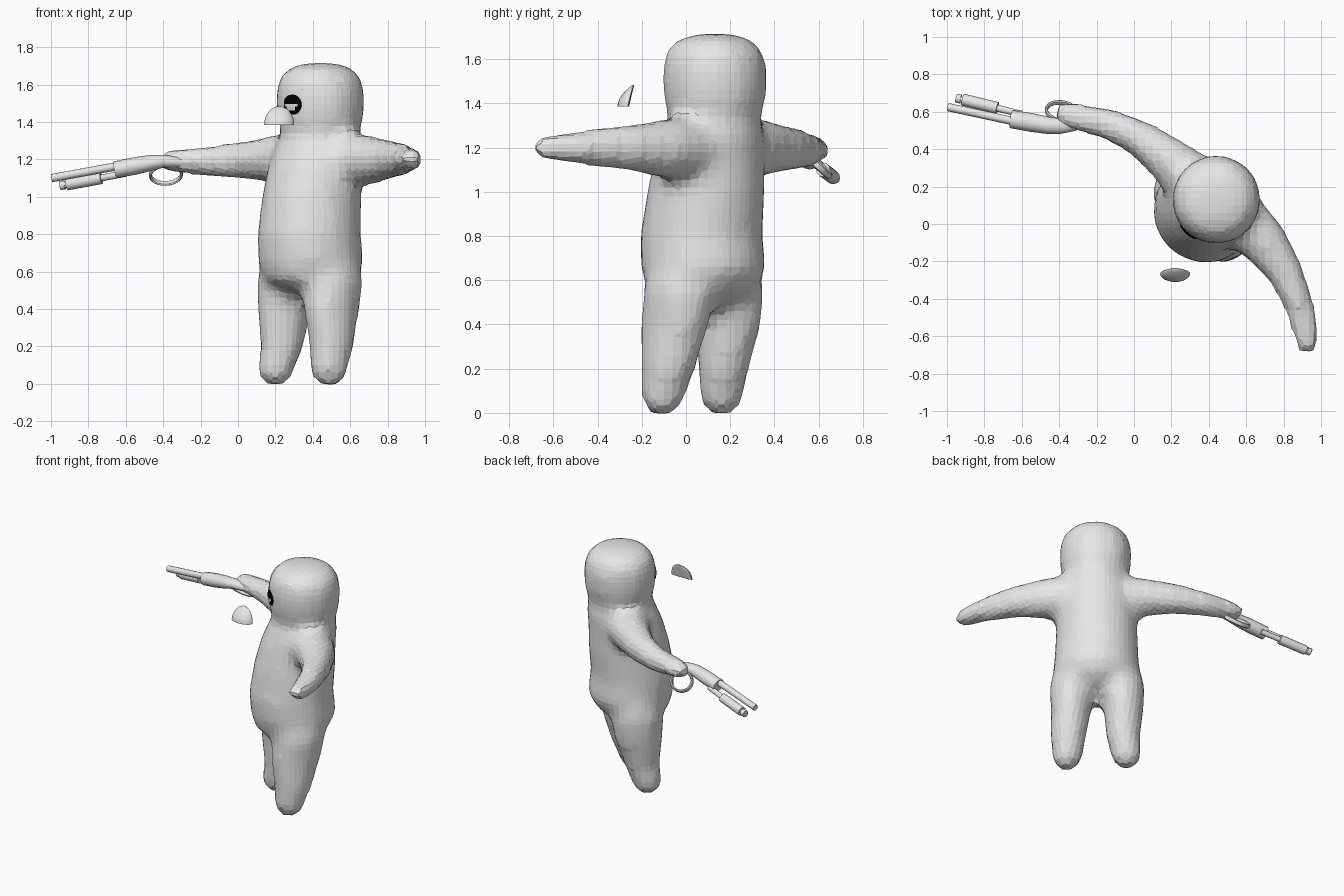
import bpy, bmesh, math
from mathutils import Vector, Matrix

if "Cube" in bpy.data.objects:
    bpy.data.objects.remove(bpy.data.objects["Cube"])

FACING = Vector((-0.66, -0.75, 0)).normalized()
LATERAL = Vector((0.75, -0.66, 0)).normalized()
UP = Vector((0, 0, 1))


def material(name, value):
    m = bpy.data.materials.new(name)
    m.diffuse_color = (value, value, value, 1)
    m.use_nodes = True
    m.node_tree.nodes["Principled BSDF"].inputs["Base Color"].default_value = m.diffuse_color
    return m


GREY = material("light grey", 0.8)
BLACK = material("black", 0.0)


def finish(name, bm, smooth=False):
    bmesh.ops.recalc_face_normals(bm, faces=bm.faces)
    me = bpy.data.meshes.new(name)
    bm.to_mesh(me)
    bm.free()
    me.materials.append(GREY)
    ob = bpy.data.objects.new(name, me)
    bpy.context.collection.objects.link(ob)
    if smooth:
        bpy.ops.object.select_all(action='DESELECT')
        ob.select_set(True)
        bpy.context.view_layer.objects.active = ob
        bpy.ops.object.shade_smooth_by_angle(angle=math.radians(40))
    return ob


def loft(bm, rows, upright=False, sides=20, grow=0.0):
    """Closed tube through rows of (x, y, z, side radius, other radius)."""
    pts = [Vector(r[:3]) for r in rows]
    rings = []
    for i, r in enumerate(rows):
        if upright:
            a, b = LATERAL, FACING
        else:
            t = (pts[min(i + 1, len(pts) - 1)] - pts[max(i - 1, 0)]).normalized()
            a = t.cross(UP).normalized()
            b = a.cross(t)
        ring = []
        for k in range(sides):
            w = math.tau * k / sides
            ring.append(bm.verts.new(pts[i] + a * (r[3] + grow) * math.cos(w)
                                     + b * (r[4] + grow) * math.sin(w)))
        rings.append(ring)
    for p, q in zip(rings, rings[1:]):
        for k in range(sides):
            n = (k + 1) % sides
            bm.faces.new((p[k], p[n], q[n], q[k]))
    bm.faces.new(rings[0])
    bm.faces.new(rings[-1])


# Body: torso, head, legs and arms fused into one soft skin
bm = bmesh.new()
G = 0.008
torso = [(0.38, 0.07, 0.49, 0.13, 0.13), (0.38, 0.07, 0.55, 0.24, 0.23),
         (0.39, 0.08, 0.65, 0.28, 0.275), (0.38, 0.07, 0.80, 0.27, 0.27),
         (0.395, 0.09, 1.0, 0.26, 0.26), (0.41, 0.105, 1.15, 0.25, 0.24),
         (0.43, 0.12, 1.25, 0.235, 0.225), (0.44, 0.13, 1.33, 0.20, 0.20),
         (0.44, 0.13, 1.40, 0.18, 0.18)]
loft(bm, torso, True, grow=G)
head = [(1.30, 0.17), (1.36, 0.208), (1.42, 0.225), (1.50, 0.23), (1.58, 0.228),
        (1.64, 0.207), (1.68, 0.17), (1.705, 0.12), (1.715, 0.06)]
loft(bm, [(0.44, 0.13, z, r, r) for z, r in head], True, grow=G)
leg_a = [(0.20, 0.16, -0.008, 0.03, 0.03), (0.20, 0.16, 0.015, 0.07, 0.07),
         (0.20, 0.16, 0.06, 0.09, 0.09), (0.235, 0.17, 0.20, 0.105, 0.112),
         (0.25, 0.19, 0.40, 0.125, 0.155), (0.26, 0.19, 0.55, 0.14, 0.17),
         (0.27, 0.18, 0.70, 0.12, 0.14)]
leg_b = [(0.49, -0.11, -0.008, 0.03, 0.03), (0.49, -0.11, 0.015, 0.07, 0.07),
         (0.485, -0.105, 0.06, 0.09, 0.09), (0.50, -0.08, 0.20, 0.108, 0.118),
         (0.50, -0.05, 0.40, 0.125, 0.16), (0.51, -0.03, 0.55, 0.14, 0.17),
         (0.50, -0.02, 0.70, 0.12, 0.14)]
loft(bm, leg_a, True, grow=G)
loft(bm, leg_b, True, grow=G)
arm_a = [(-0.425, 0.59, 1.19, 0.03, 0.025), (-0.40, 0.587, 1.19, 0.055, 0.045),
         (-0.35, 0.58, 1.19, 0.065, 0.055), (-0.15, 0.54, 1.19, 0.075, 0.075),
         (0.03, 0.46, 1.195, 0.09, 0.095), (0.18, 0.35, 1.20, 0.115, 0.118),
         (0.32, 0.22, 1.20, 0.15, 0.135)]
arm_b = [(0.94, -0.69, 1.20, 0.03, 0.025), (0.935, -0.665, 1.20, 0.055, 0.042),
         (0.925, -0.61, 1.20, 0.062, 0.052), (0.89, -0.45, 1.20, 0.072, 0.075),
         (0.81, -0.26, 1.20, 0.09, 0.098), (0.70, -0.10, 1.195, 0.12, 0.125),
         (0.56, 0.03, 1.20, 0.15, 0.135)]
loft(bm, arm_a, grow=G)
loft(bm, arm_b, grow=G)
body = finish("body", bm)
remesh = body.modifiers.new("fuse", 'REMESH')
remesh.mode = 'VOXEL'
remesh.voxel_size = 0.04
soften = body.modifiers.new("soften", 'SMOOTH')
soften.factor = 0.5
soften.iterations = 4

# Single eye: flattened ball, black with a grey lower lid
bm = bmesh.new()
bmesh.ops.create_uvsphere(bm, u_segments=24, v_segments=16, radius=1)
for f in bm.faces:
    c = f.calc_center_median()
    f.material_index = 0 if c.z < 0 and c.x ** 2 + c.z ** 2 < 0.4 else 1
basis = Matrix((LATERAL, FACING, UP)).transposed().to_4x4()
place = Matrix.Translation(Vector((0.44, 0.13, 1.495)) + FACING * 0.218)
bm.transform(place @ basis @ Matrix.Diagonal((0.065, 0.025, 0.063, 1)))
eye = finish("eye", bm, True)
eye.data.materials.append(BLACK)

# Beak: half dome floating in front of the face, hollow at the back
bm = bmesh.new()
rings = []
N = 12
for j in range(8):
    t = min(j / 7, 0.99)
    w = 0.08 * math.sqrt(1 - t * t)
    front, end, back = -0.31 + 0.07 * t * t, -0.265 + 0.025 * t, -0.258 + 0.024 * t
    ring = []
    for k in range(2 * N):
        a = math.pi * k / N
        depth = (front - end) if k <= N else (end - back)
        ring.append(bm.verts.new((0.22 + w * math.cos(a), end + depth * math.sin(a),
                                  1.385 + 0.1 * t)))
    rings.append(ring)
for p, q in zip(rings, rings[1:]):
    for k in range(2 * N):
        n = (k + 1) % (2 * N)
        bm.faces.new((p[k], p[n], q[n], q[k]))
bm.faces.new(rings[0])
bm.faces.new(rings[-1])
finish("beak", bm, True)


# Gun parts: straight and curved tubes
def tube(name, rows, sides=12):
    bm = bmesh.new()
    loft(bm, rows, sides=sides)
    finish(name, bm, True)


def rod(name, a, b, r):
    tube(name, [(*a, r, r), (*b, r, r)])


rod("barrel", (-0.995, 0.625, 1.10), (-0.60, 0.54, 1.172), 0.022)
rod("magazine_tube", (-0.93, 0.668, 1.063), (-0.60, 0.587, 1.125), 0.018)
rod("pump_grip", (-0.915, 0.665, 1.066), (-0.73, 0.62, 1.10), 0.032)
rod("magazine_cap", (-0.95, 0.673, 1.06), (-0.925, 0.667, 1.064), 0.024)
tube("receiver", [(-0.655, 0.56, 1.145, 0.048, 0.045), (-0.55, 0.543, 1.165, 0.05, 0.047),
                  (-0.46, 0.527, 1.182, 0.046, 0.042), (-0.40, 0.523, 1.19, 0.042, 0.034),
                  (-0.33, 0.53, 1.185, 0.035, 0.03), (-0.24, 0.55, 1.18, 0.03, 0.025)])

# Lever loop below the receiver
axis = Vector((0.95, -0.25, 0.18)).normalized()
normal = axis.cross(Vector((0.1, 0.7, -0.7))).normalized()
down = normal.cross(axis)
bm = bmesh.new()
grid = []
for i in range(24):
    a = math.tau * i / 24
    out = axis * math.cos(a) + down * math.sin(a)
    mid = Vector((-0.385, 0.60, 1.12)) + axis * 0.085 * math.cos(a) + down * 0.068 * math.sin(a)
    grid.append([bm.verts.new(mid + out * 0.009 * math.cos(b) + normal * 0.016 * math.sin(b))
                 for b in (math.tau * k / 8 for k in range(8))])
for i in range(24):
    p, q = grid[i], grid[(i + 1) % 24]
    for k in range(8):
        n = (k + 1) % 8
        bm.faces.new((p[k], p[n], q[n], q[k]))
finish("lever_loop", bm, True)
